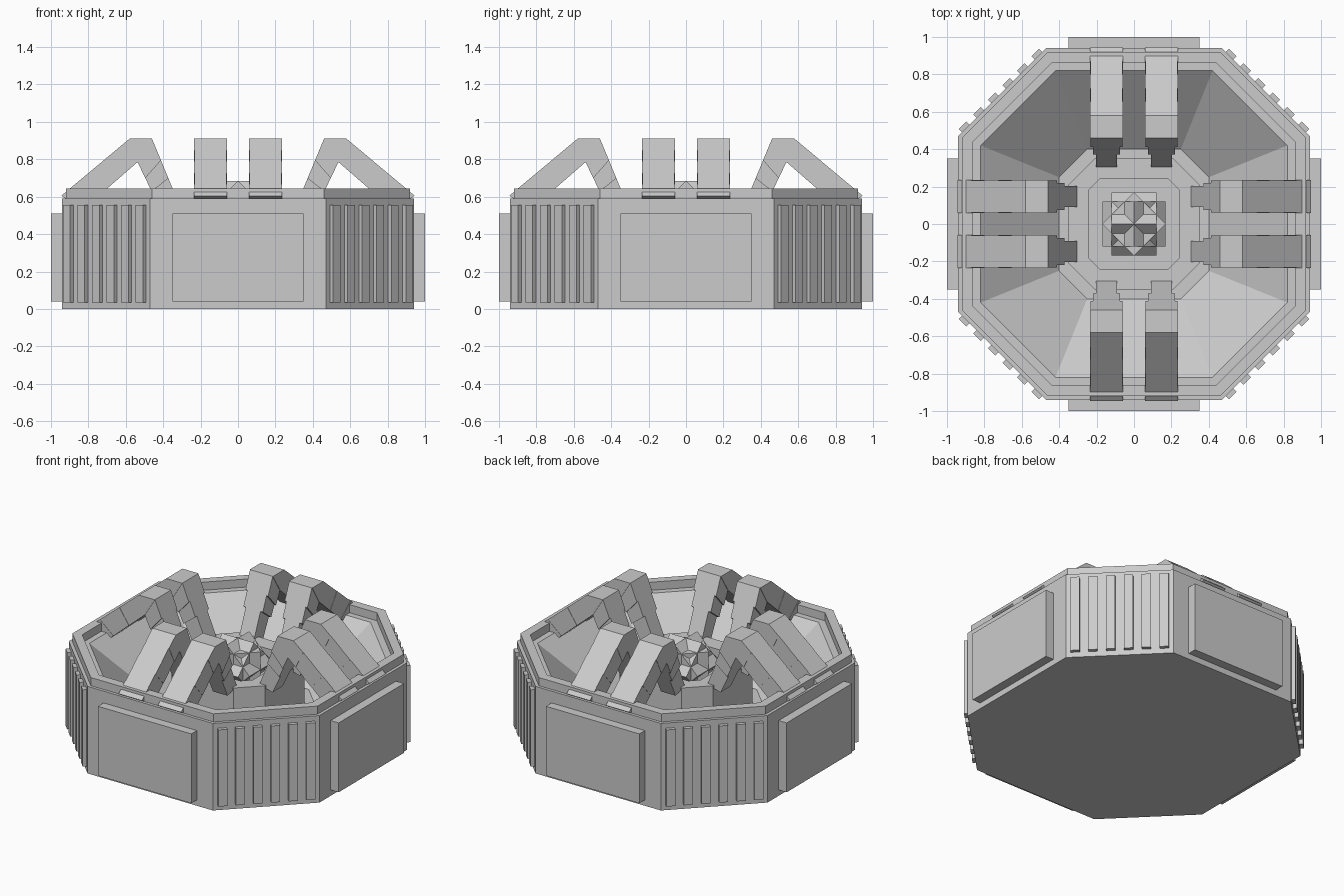
import bpy, bmesh, math
from mathutils import Matrix, Vector

if "Cube" in bpy.data.objects:
    bpy.data.objects.remove(bpy.data.objects["Cube"])

grey = bpy.data.materials.new("plain grey")
grey.use_nodes = True
GREY = (0.6, 0.6, 0.6, 1)
grey.diffuse_color = GREY
grey.node_tree.nodes["Principled BSDF"].inputs["Base Color"].default_value = GREY


def finish(name, bm):
    bmesh.ops.recalc_face_normals(bm, faces=bm.faces)
    mesh = bpy.data.meshes.new(name)
    bm.to_mesh(mesh)
    bm.free()
    mesh.materials.append(grey)
    obj = bpy.data.objects.new(name, mesh)
    bpy.context.collection.objects.link(obj)
    return obj


def octagon(h, c, z):
    """Octagon with flats at h and corners at c along each flat."""
    pts = [(c, -h), (h, -c), (h, c), (c, h), (-c, h), (-h, c), (-h, -c), (-c, -h)]
    return [(x, y, z) for x, y in pts]


def octagon_stack(name, rings):
    """Closed solid joining octagonal rings, capped at both ends."""
    bm = bmesh.new()
    loops = [[bm.verts.new(p) for p in octagon(*r)] for r in rings]
    for a, b in zip(loops, loops[1:]):
        for i in range(8):
            j = (i + 1) % 8
            bm.faces.new((a[i], a[j], b[j], b[i]))
    bm.faces.new(loops[0])
    bm.faces.new(loops[-1])
    return finish(name, bm)


def add_box(bm, size, matrix):
    bmesh.ops.create_cube(bm, size=1, matrix=matrix @ Matrix.Diagonal((*size, 1)))


def add_prism(bm, profile, x, width, matrix):
    """Extrude a (radius, height) profile across x, facing the front."""
    sides = [[bm.verts.new(matrix @ Vector((x + s * width / 2, -r, z)))
              for r, z in profile] for s in (-1, 1)]
    for side in sides:
        bm.faces.new(side)
    n = len(profile)
    for i in range(n):
        j = (i + 1) % n
        bm.faces.new((sides[0][i], sides[0][j], sides[1][j], sides[1][i]))


def lerp(a, b, t):
    return (a[0] + (b[0] - a[0]) * t, a[1] + (b[1] - a[1]) * t)


# Octagonal housing with raised rim and sloping bowl
octagon_stack("housing", [
    (0.94, 0.47, 0), (0.94, 0.47, 0.59), (0.92, 0.46, 0.59), (0.92, 0.46, 0.645),
    (0.86, 0.44, 0.645), (0.86, 0.44, 0.59), (0.82, 0.42, 0.59), (0.40, 0.25, 0.25)])

# Pedestal with a recessed seat in the middle of the bowl
octagon_stack("pedestal", [
    (0.35, 0.21, 0.24), (0.35, 0.21, 0.535), (0.24, 0.185, 0.535), (0.24, 0.185, 0.45)])

# Core: three cubes, each turned 45 degrees about its own axis
bm = bmesh.new()
for axis in "XYZ":
    turn = Matrix.Rotation(math.pi / 4, 4, axis)
    add_box(bm, (0.24, 0.24, 0.24), Matrix.Translation((0, 0, 0.515)) @ turn)
finish("core", bm)

# Arm outline points: (radius, height) on the upper and lower surfaces
TOP_OUT, TOP_ELBOW, TOP_IN, TIP_TOP = (0.945, 0.605), (0.58, 0.91), (0.46, 0.91), (0.30, 0.525)
LOW_OUT, LOW_ELBOW, TIP_LOW = (0.83, 0.53), (0.537, 0.785), (0.40, 0.50)
BANDS = 5
FINGER = [(0, 0.3, 0.17), (0.3, 0.55, 0.145), (0.55, 1, 0.11)]

for q, side in enumerate(("front", "left", "back", "right")):
    turn = Matrix.Rotation(q * math.pi / 2, 4, "Z")

    # Flat side panel
    bm = bmesh.new()
    add_box(bm, (0.70, 0.08, 0.47), turn @ Matrix.Translation((0, -0.96, 0.275)))
    finish(side + "_panel", bm)

    # Upright ribs on the neighbouring slanted wall
    bm = bmesh.new()
    slant = turn @ Matrix.Rotation(math.pi / 4, 4, "Z")
    wall = 1.41 / math.sqrt(2)
    for i in range(6):
        add_box(bm, (0.056, 0.05, 0.52),
                slant @ Matrix.Translation(((i - 2.5) * 0.11, -wall, 0.295)))
    finish(side + "_ribs", bm)

    # Pair of bent arms reaching from the rim to the pedestal
    for x, hand in ((-0.147, "a"), (0.147, "b")):
        bm = bmesh.new()
        for i in range(BANDS):
            a, b = i / BANDS, (i + 1) / BANDS
            band = [lerp(TOP_OUT, TOP_ELBOW, a), lerp(TOP_OUT, TOP_ELBOW, b),
                    lerp(LOW_OUT, LOW_ELBOW, b), lerp(LOW_OUT, LOW_ELBOW, a)]
            add_prism(bm, band, x, 0.175 - 0.004 * (i % 2), turn)
        add_prism(bm, [TOP_ELBOW, TOP_IN, LOW_ELBOW], x, 0.175, turn)
        for a, b, width in FINGER:
            part = [lerp(TOP_IN, TIP_TOP, a), lerp(TOP_IN, TIP_TOP, b),
                    lerp(LOW_ELBOW, TIP_LOW, b), lerp(LOW_ELBOW, TIP_LOW, a)]
            add_prism(bm, part, x, width, turn)
        finish(f"{side}_arm_{hand}", bm)
